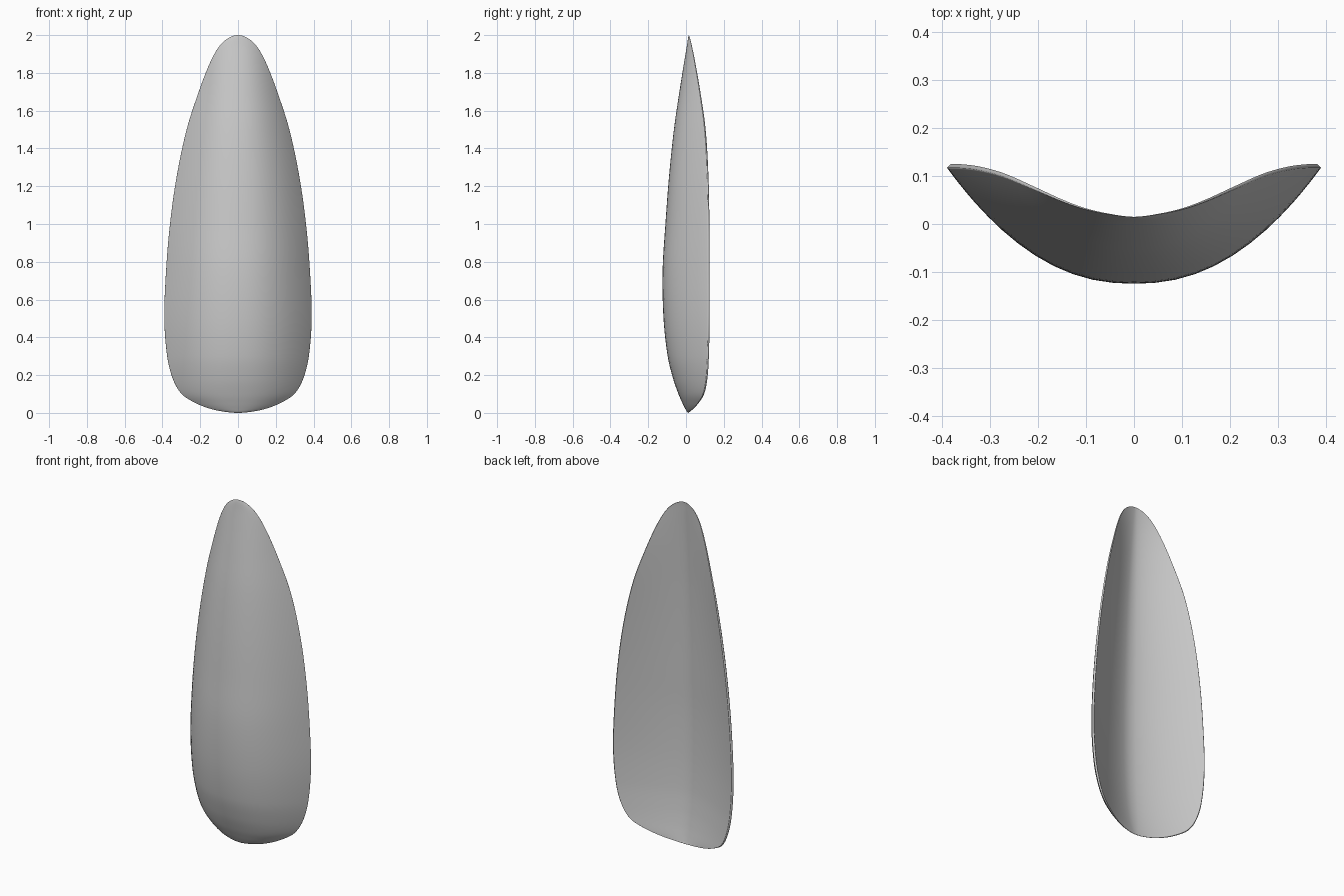
import bpy, bmesh, math
from mathutils import Vector

if "Cube" in bpy.data.objects:
    bpy.data.objects.remove(bpy.data.objects["Cube"], do_unlink=True)

HALF = 28    # columns from rim to rim on each face
STEPS = 6    # rows between neighbouring stations

# Stations up the blade: height, half width, front crest depth, rim depth
stations = [
    (0, 0, .012, .012), (.006, .07, .005, .02), (.02, .14, -.003, .037),
    (.05, .22, -.018, .065), (.1, .298, -.04, .096), (.18, .345, -.068, .113),
    (.3, .375, -.097, .121), (.5, .39, -.119, .125), (.75, .381, -.124, .125),
    (1, .36, -.109, .124), (1.25, .325, -.09, .119), (1.5, .272, -.064, .104),
    (1.7, .208, -.035, .076), (1.85, .15, -.011, .05), (1.94, .1, .004, .032),
    (1.985, .05, .011, .021), (2, 0, .015, .015),
]
stations = [Vector(s) for s in stations]


def mirrored(s):
    """Station continued past an end, with the width reversed."""
    return Vector((s[0], -s[1], s[2], s[3]))


def spline(a, b, c, d, t):
    """Smooth curve between b and c, allowing for uneven spacing."""
    ab, bc, cd = (b - a).length, (c - b).length, (d - c).length
    m = (c - a) * bc / (ab + bc)
    n = (d - b) * bc / (bc + cd)
    s = t * t * (3 - 2 * t)
    return b * (1 - s) + c * s + m * t * (1 - t) ** 2 - n * t * t * (1 - t)


def section(z, w, front, rim):
    """Closed crescent: bulging front, hollow back, narrow lip."""
    lip = .02 * w
    hollow = .015 + .42 * (front - .015)
    across = [math.sin(math.pi * (i / HALF - .5)) for i in range(HALF + 1)]
    ring = [(u * w, front + (rim - lip - front) * abs(u) ** 2.25, z) for u in across]
    ring += [(-u * (w - lip), hollow + (rim - hollow) * abs(u) ** 1.5, z) for u in across]
    return ring


# Smooth rows between the stations
path = [mirrored(stations[1])] + stations + [mirrored(stations[-2])]
rows = []
for k in range(len(stations) - 1):
    rows += [spline(*path[k:k + 4], j / STEPS) for j in range(STEPS)]
rows = rows[1:]

# Blade skin, closed to a point at each end
bm = bmesh.new()
rings = [[bm.verts.new(p) for p in section(*r)] for r in rows]
count = len(rings[0])
for low, high in zip(rings, rings[1:]):
    for i in range(count):
        j = (i + 1) % count
        bm.faces.new((low[i], low[j], high[j], high[i]))
for ring, (z, w, front, rim) in ((rings[0], stations[0]), (rings[-1], stations[-1])):
    tip = bm.verts.new((0, rim, z))
    for i in range(count):
        bm.faces.new((ring[i], ring[(i + 1) % count], tip))
bmesh.ops.recalc_face_normals(bm, faces=bm.faces)
mesh = bpy.data.meshes.new("curved_blade")
bm.to_mesh(mesh)
bm.free()
blade = bpy.data.objects.new("curved_blade", mesh)
bpy.context.collection.objects.link(blade)

# Plain grey surface
grey = bpy.data.materials.new("plain_grey")
grey.use_nodes = True
colour = (.6, .6, .6, 1)
grey.diffuse_color = colour
grey.node_tree.nodes["Principled BSDF"].inputs["Base Color"].default_value = colour
mesh.materials.append(grey)

# Smooth shading
bpy.context.view_layer.objects.active = blade
blade.select_set(True)
bpy.ops.object.shade_smooth()
